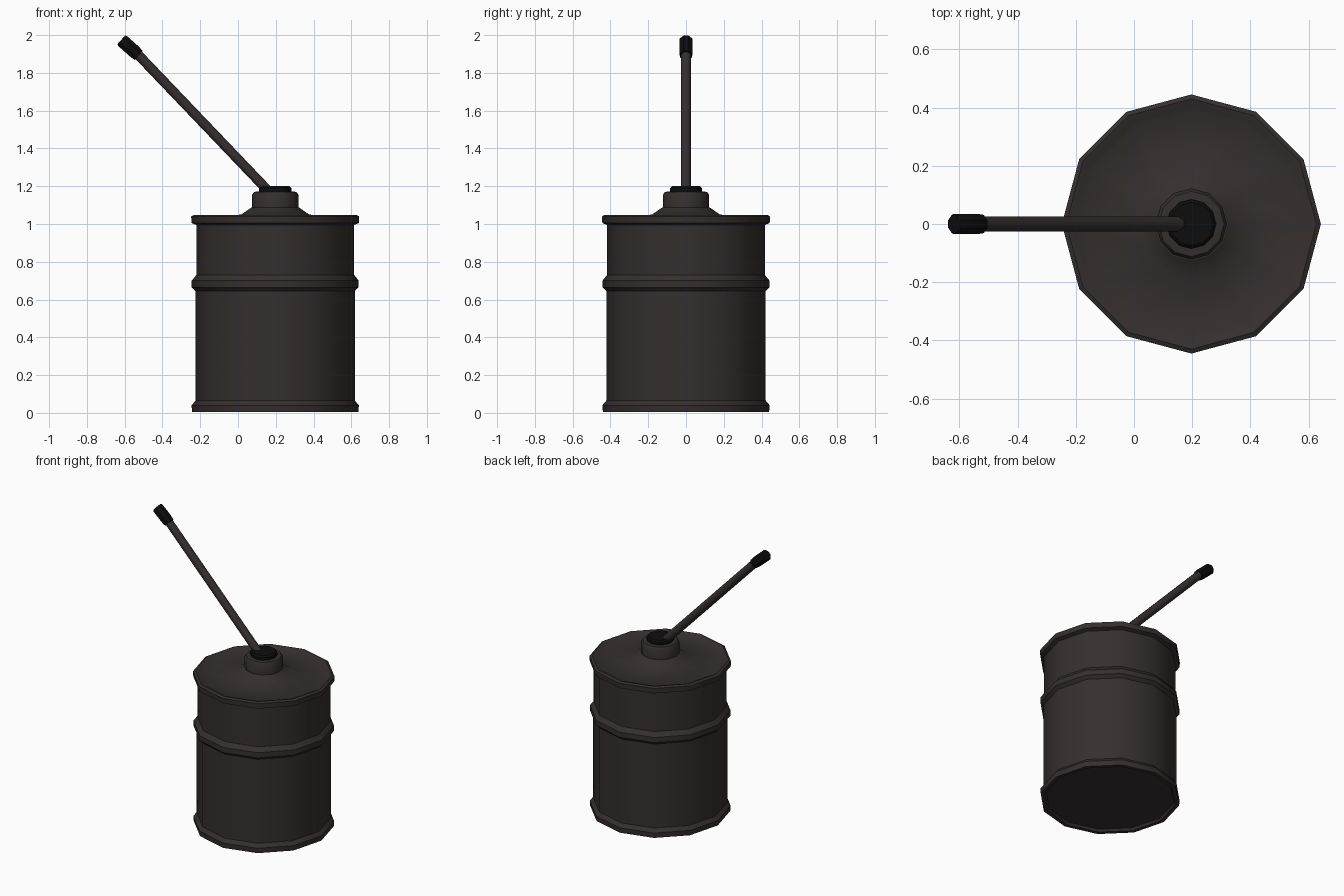
import bpy, bmesh, math
from mathutils import Vector

if "Cube" in bpy.data.objects:
    bpy.data.objects.remove(bpy.data.objects["Cube"])

def material(name, rgb):
    m = bpy.data.materials.new(name)
    m.diffuse_color = (*rgb, 1)
    m.use_nodes = True
    m.node_tree.nodes["Principled BSDF"].inputs["Base Color"].default_value = m.diffuse_color
    return m

BROWN = material("dark brown metal", (0.036, 0.028, 0.028))
BLACK = material("black rubber", (0.004, 0.004, 0.004))

def lathe(name, profile, sides, mat, start=(0, 0, 0), axis=(0, 0, 1), angle=35, turn=0):
    """Revolve (radius, height) points around an axis; zero radius closes an end."""
    bm = bmesh.new()
    rot = Vector((0, 0, 1)).rotation_difference(Vector(axis).normalized())
    rings = []
    for r, h in profile:
        n = 1 if r == 0 else sides
        rings.append([bm.verts.new(Vector(start) + rot @ Vector((
            r * math.cos(math.tau * i / sides + turn),
            r * math.sin(math.tau * i / sides + turn), h))) for i in range(n)])
    for a, b in zip(rings, rings[1:]):
        for i in range(sides):
            j = (i + 1) % sides
            if len(a) == 1:
                bm.faces.new((a[0], b[j], b[i]))
            elif len(b) == 1:
                bm.faces.new((a[i], a[j], b[0]))
            else:
                bm.faces.new((a[i], a[j], b[j], b[i]))
    bmesh.ops.recalc_face_normals(bm, faces=bm.faces)
    me = bpy.data.meshes.new(name)
    bm.to_mesh(me)
    bm.free()
    me.materials.append(mat)
    ob = bpy.data.objects.new(name, me)
    bpy.context.collection.objects.link(ob)
    bpy.ops.object.select_all(action='DESELECT')
    ob.select_set(True)
    bpy.context.view_layer.objects.active = ob
    bpy.ops.object.shade_smooth_by_angle(angle=math.radians(angle))
    return ob

CX = 0.197

# Drum body: recessed base, lower rim, middle band, upper rim, raised lid
lathe("drum", [
    (0, 0.02), (0.405, 0.02), (0.415, 0.005), (0.44, 0.005), (0.443, 0.04), (0.422, 0.065),
    (0.422, 0.645), (0.442, 0.665), (0.442, 0.70), (0.418, 0.73),
    (0.418, 0.995), (0.443, 1.005), (0.445, 1.04), (0.43, 1.048), (0.405, 1.04),
    (0.385, 1.03), (0.18, 1.05), (0.125, 1.088), (0, 1.088)], 12, BROWN, (CX, 0, 0))

# Filler neck
lathe("neck", [(0.122, 1.08), (0.122, 1.155), (0.112, 1.17), (0.08, 1.173), (0, 1.173)],
      12, BROWN, (CX, 0, 0))

# Black stopper
lathe("stopper", [(0.085, 1.165), (0.085, 1.19), (0.075, 1.2), (0, 1.2)],
      12, BLACK, (CX, 0, 0))

# Slanted spout tube and its tip
low, tip_low, tip_end = Vector((0.165, 0, 1.17)), Vector((-0.525, 0, 1.892)), Vector((-0.618, 0, 1.975))
tube = tip_low - low
lathe("spout", [(0, 0), (0.028, 0), (0.028, tube.length), (0, tube.length)],
      8, BROWN, low, tube, 50, math.pi / 8)
tip = tip_end - tip_low
lathe("spout_tip", [(0, 0), (0.034, 0), (0.038, 0.03), (0.038, tip.length - 0.01),
                    (0.033, tip.length), (0, tip.length)],
      8, BLACK, tip_low, tip, 40, math.pi / 8)
